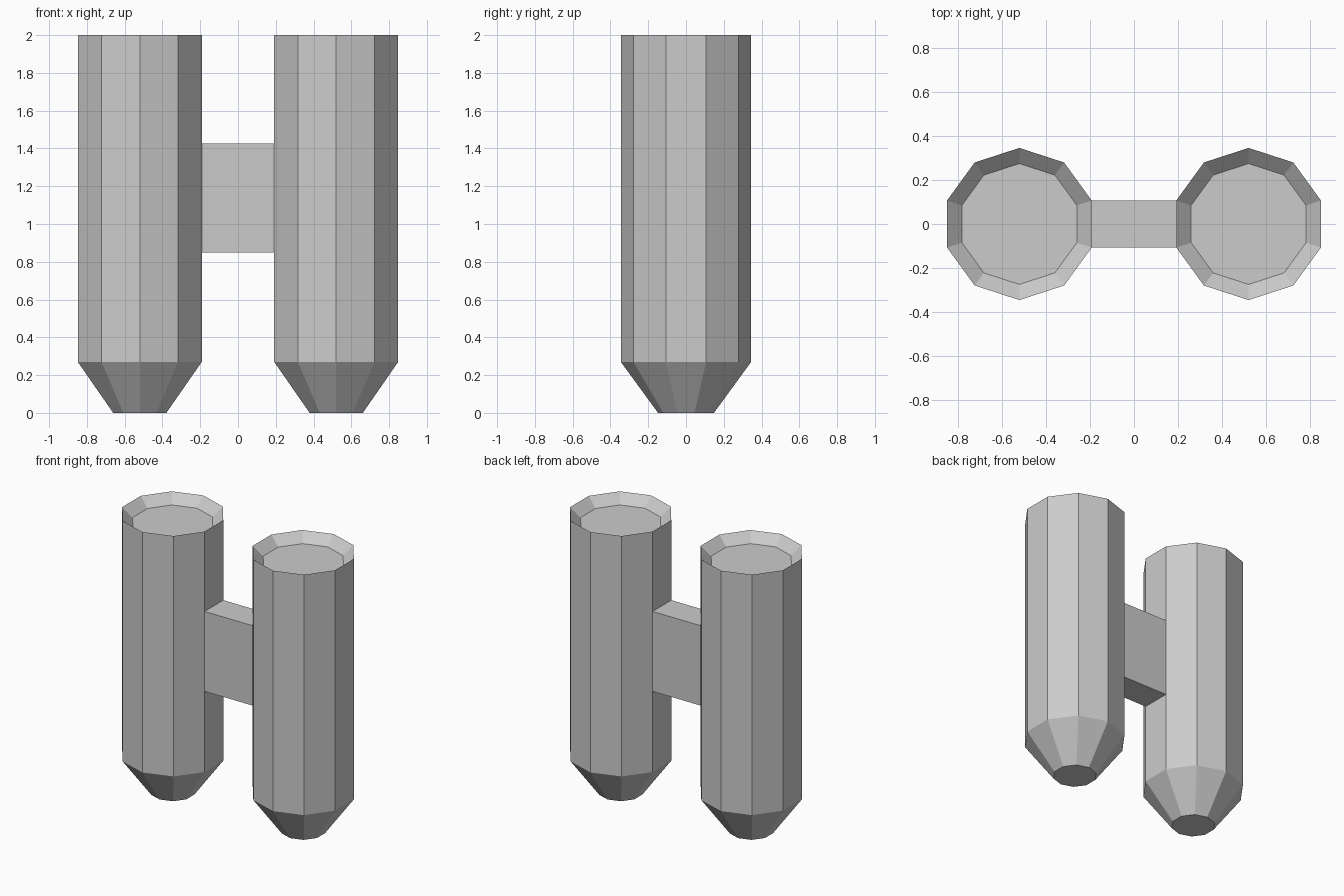
import bpy, bmesh
from math import cos, sin, pi

if "Cube" in bpy.data.objects:
    bpy.data.objects.remove(bpy.data.objects["Cube"])

SIDES = 10
# (radius, height) from the bottom tip, up the wall, over the rim to the recessed lens
PROFILE = [(0.148, 0.0), (0.345, 0.27), (0.345, 2.0), (0.274, 1.935)]


def finish(name, bm):
    bmesh.ops.recalc_face_normals(bm, faces=bm.faces)
    mesh = bpy.data.meshes.new(name)
    bm.to_mesh(mesh)
    bm.free()
    obj = bpy.data.objects.new(name, mesh)
    bpy.context.collection.objects.link(obj)
    return obj


def barrel(name, x):
    bm = bmesh.new()
    rings = []
    for r, z in PROFILE:
        angles = [pi / 2 + 2 * pi * i / SIDES for i in range(SIDES)]
        rings.append([bm.verts.new((x + r * cos(a), r * sin(a), z)) for a in angles])
    for low, high in zip(rings, rings[1:]):
        for i in range(SIDES):
            j = (i + 1) % SIDES
            bm.faces.new((low[i], low[j], high[j], high[i]))
    bm.faces.new(rings[0])
    bm.faces.new(rings[-1])
    return finish(name, bm)


# Two matching barrels
barrel("left_barrel", -0.52)
barrel("right_barrel", 0.52)

# Bridge between the flat inner sides, slightly embedded
bm = bmesh.new()
bmesh.ops.create_cube(bm, size=1)
bmesh.ops.scale(bm, vec=(0.40, 0.213, 0.575), verts=bm.verts)
bmesh.ops.translate(bm, vec=(0, 0, 1.1375), verts=bm.verts)
finish("bridge", bm)
